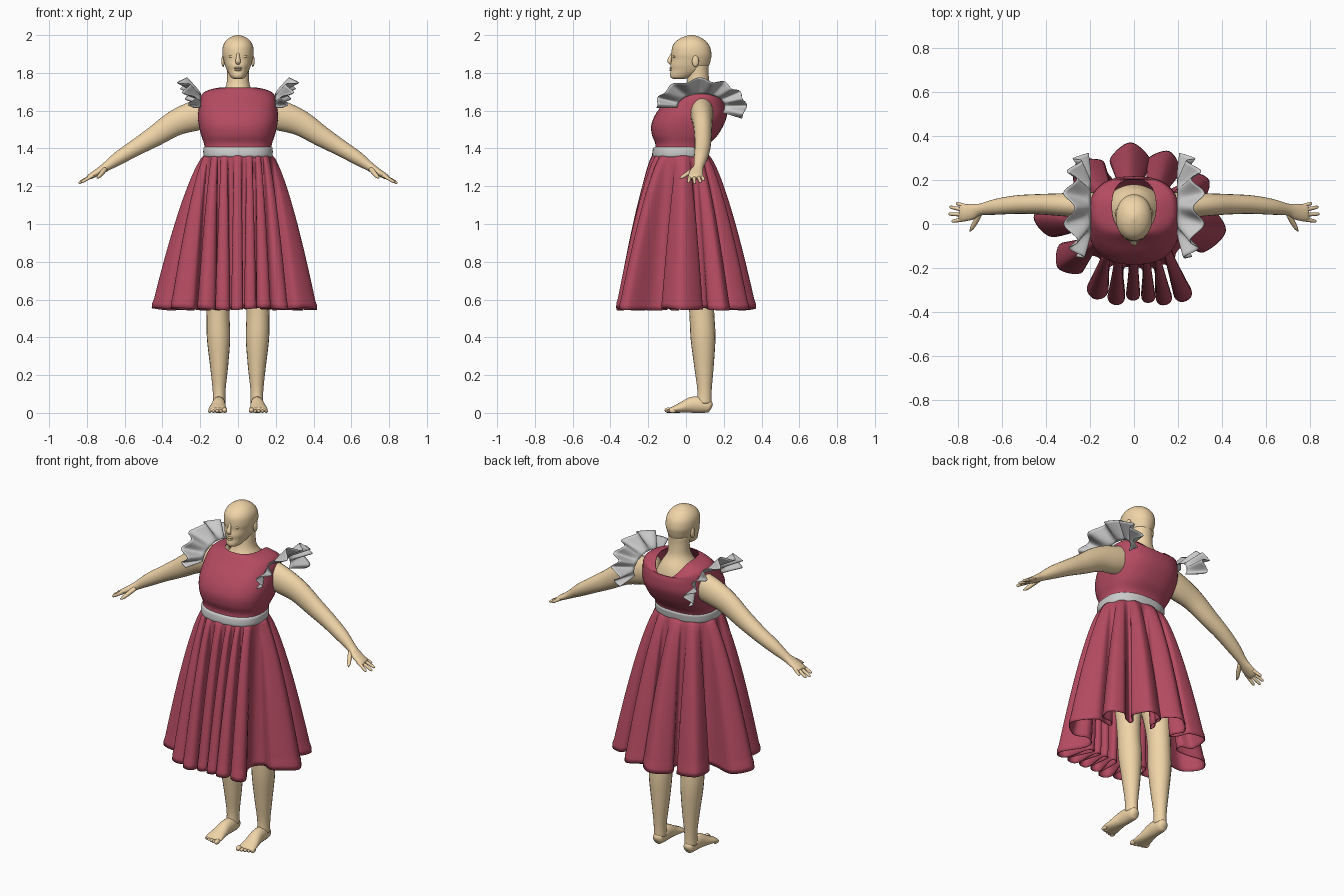
import bpy, bmesh, math
from mathutils import Vector
from math import sin, cos, pi, tau, atan2

if "Cube" in bpy.data.objects:
    bpy.data.objects.remove(bpy.data.objects["Cube"])


def material(name, color):
    m = bpy.data.materials.new(name)
    m.diffuse_color = color
    m.use_nodes = True
    m.node_tree.nodes["Principled BSDF"].inputs["Base Color"].default_value = m.diffuse_color
    return m


SKIN = material("skin", (0.87, 0.66, 0.39, 1))
RED = material("red_cloth", (0.46, 0.07, 0.12, 1))


def spline(pts, n, closed=False):
    """Catmull-Rom resampling of points of any dimension."""
    c, out = len(pts), []
    for i in range(c if closed else c - 1):
        q = [pts[k % c] if closed else pts[min(max(k, 0), c - 1)] for k in range(i - 1, i + 3)]
        for j in range(n):
            t = j / n
            out.append([0.5 * (2 * b + (d - a) * t + (2*a - 5*b + 4*d - e) * t*t + (3*b - a - 3*d + e) * t**3)
                        for a, b, d, e in zip(*q)])
    if not closed:
        out.append(list(pts[-1]))
    return out


def loft(name, rings, mat=None, wrap=True, caps=True, mirror=False, thick=0):
    bm = bmesh.new()
    rows = [[bm.verts.new(p) for p in r] for r in rings]
    n = len(rows[0])
    for a, b in zip(rows, rows[1:]):
        for i in range(n if wrap else n - 1):
            j = (i + 1) % n
            bm.faces.new((a[i], a[j], b[j], b[i]))
    if caps:
        bm.faces.new(rows[0])
        bm.faces.new(rows[-1])
    bmesh.ops.recalc_face_normals(bm, faces=bm.faces[:])
    me = bpy.data.meshes.new(name)
    bm.to_mesh(me)
    bm.free()
    for p in me.polygons:
        p.use_smooth = True
    ob = bpy.data.objects.new(name, me)
    bpy.context.collection.objects.link(ob)
    if mat:
        me.materials.append(mat)
    if thick:
        s = ob.modifiers.new("thickness", "SOLIDIFY")
        s.thickness, s.offset = thick, 0
    if mirror:
        ob.modifiers.new("mirror", "MIRROR").use_mirror_merge = False
    return ob


def oval(hx, yf, yb, a, e):
    """Point on a superellipse cross-section."""
    c, s = cos(a), sin(a)
    return (math.copysign(abs(c) ** (2 / e), c) * hx,
            (yf + yb) / 2 + math.copysign(abs(s) ** (2 / e), s) * (yb - yf) / 2)


def stack(name, sections, mat=None, e=2.0, n=56, sub=5, **kw):
    """Loft of horizontal sections: z, half width, front y, back y, drop of the back."""
    rings = []
    for z, hx, yf, yb, drop in spline(sections, sub):
        rings.append([(*oval(hx, yf, yb, tau * i / n, e), z - drop * max(0, sin(tau * i / n)) ** 2)
                      for i in range(n)])
    return loft(name, rings, mat, **kw)


def tube(name, pts, side, n=20, sub=4, mirror=True):
    """Limb along points x, y, z, radius along side, other radius."""
    path, rings = spline(pts, sub), []
    for k, p in enumerate(path):
        t = Vector(path[min(k + 1, len(path) - 1)][:3]) - Vector(path[max(k - 1, 0)][:3])
        v = t.cross(Vector(side)).normalized()
        u = v.cross(t).normalized()
        rings.append([Vector(p[:3]) + u * cos(tau*i/n) * max(p[3], .001) + v * sin(tau*i/n) * max(p[4], .001)
                      for i in range(n)])
    return loft(name, rings, SKIN, mirror=mirror)


def blob(name, loc, r, mirror=True):
    rings = [[(loc[0] + r[0] * sin(a) * cos(tau*i/16), loc[1] + r[1] * sin(a) * sin(tau*i/16),
               loc[2] + r[2] * cos(a)) for i in range(16)] for a in [0.03 + (pi - 0.06) * k / 10 for k in range(11)]]
    return loft(name, rings, SKIN, mirror=mirror)


# Head, face and neck
stack("head", [(1.767, .02, -.065, -.01, 0), (1.775, .035, -.08, .02, 0), (1.79, .046, -.085, .06, 0),
               (1.815, .059, -.081, .105, 0), (1.84, .069, -.082, .122, 0), (1.87, .077, -.076, .131, 0),
               (1.90, .083, -.077, .135, 0), (1.94, .08, -.072, .126, 0), (1.97, .064, -.05, .103, 0),
               (1.99, .038, -.015, .072, 0), (2.0, .008, .02, .04, 0)], SKIN, e=2.1)
stack("neck", [(1.52, .17, -.11, .17, 0), (1.60, .14, -.08, .18, 0), (1.67, .1, -.035, .165, 0),
               (1.73, .064, -.002, .13, 0), (1.79, .058, .01, .12, 0), (1.84, .06, .01, .12, 0)], SKIN)
tube("nose", [(0, -.07, 1.91, .006, .005), (0, -.08, 1.885, .009, .009), (0, -.088, 1.862, .014, .011),
              (0, -.08, 1.848, .01, .006)], (1, 0, 0), mirror=False)
blob("eye", (.034, -.06, 1.887), (.015, .01, .007))
blob("ear", (.079, .05, 1.862), (.009, .018, .03))
blob("upper_lip", (0, -.079, 1.826), (.022, .009, .006), False)
blob("lower_lip", (0, -.079, 1.815), (.018, .009, .006), False)

# Arms and hands
tube("arm", [(.13, .085, 1.6, .06, .08), (.22, .085, 1.575, .06, .08), (.33, .088, 1.535, .052, .068),
             (.44, .09, 1.465, .046, .055), (.54, .088, 1.405, .042, .044), (.63, .078, 1.35, .036, .036),
             (.70, .066, 1.302, .027, .024), (.74, .055, 1.276, .036, .019), (.785, .05, 1.25, .038, .014),
             (.795, .05, 1.245, .03, .006)], (0, 1, 0))
for name, y0, tip in [("little_finger", .08, (.81, .095, 1.232)), ("ring_finger", .062, (.84, .078, 1.22)),
                      ("middle_finger", .042, (.845, .046, 1.215)), ("index_finger", .023, (.83, .012, 1.22))]:
    a, b = Vector((.765, y0, 1.259)), Vector(tip)
    tube(name, [(*a, .01, .01), (*a.lerp(b, .5), .009, .009), (*a.lerp(b, .92), .007, .007), (*b, .001, .001)],
         (0, 1, 0), n=10)
tube("thumb", [(.705, .045, 1.29, .014, .013), (.722, .01, 1.268, .012, .012), (.738, -.018, 1.25, .009, .009),
               (.748, -.035, 1.242, .001, .001)], (1, 0, 0), n=10)

# Legs and feet
tube("leg", [(.085, .03, 1.15, .085, .1), (.095, .05, .9, .09, .1), (.103, .075, .68, .07, .075),
             (.106, .083, .54, .061, .066), (.103, .09, .4, .062, .066), (.1, .095, .25, .048, .052),
             (.1, .098, .12, .034, .038), (.1, .096, .05, .033, .04)], (1, 0, 0))
tube("foot", [(.1, .137, .03, .008, .01), (.1, .125, .034, .028, .032), (.1, .08, .042, .034, .042),
              (.102, .03, .042, .036, .042), (.106, -.02, .029, .043, .029), (.108, -.06, .019, .049, .019),
              (.108, -.085, .013, .047, .013)], (1, 0, 0))
for i in range(5):
    r = .014 if i == 0 else .0095
    blob("toe_%d" % (i + 1), (.071 + .0195 * i, -.094 + .006 * i, r), (r, .02, r))

# Bodice with a high front neckline and a scooped back
stack("bodice", [(1.36, .174, -.172, .112, 0), (1.42, .177, -.16, .122, 0), (1.47, .193, -.178, .165, 0),
                 (1.52, .205, -.182, .195, 0), (1.57, .21, -.165, .214, 0), (1.62, .205, -.132, .214, 0),
                 (1.665, .199, -.09, .208, .02), (1.695, .18, -.064, .207, .045), (1.712, .14, -.05, .205, .07),
                 (1.72, .1, -.038, .203, .085)], RED, e=2.5, caps=False, thick=.004)

# Waistband
stack("waistband", [(1.355, .178, -.174, .114, 0), (1.361, .183, -.179, .119, 0), (1.382, .184, -.178, .122, 0),
                    (1.402, .183, -.174, .125, 0), (1.407, .177, -.166, .119, 0)], e=2.4, sub=2, caps=False)

# Skirt: each deep fold is tip x, y, root x, y, width, neck ratio
folds = [(-.18, -.34, -.12, -.16, .095, .2), (-.085, -.367, -.06, -.17, .075, .2), (-.005, -.347, 0, -.18, .06, .22),
         (.068, -.357, .05, -.18, .06, .22), (.143, -.367, .1, -.17, .07, .2), (.235, -.35, .16, -.15, .08, .22),
         (.417, -.03, .2, -.01, .21, .4), (.34, .2, .2, .13, .12, .35), (.16, .33, .1, .17, .16, .33),
         (-.015, .37, -.02, .18, .18, .33), (-.26, .28, -.14, .16, .17, .38), (-.455, .03, -.22, .03, .17, .4),
         (-.345, -.2, -.2, -.09, .16, .26)]
centre = Vector((0, -.03))
angles = [atan2(f[3] + .03, f[2]) for f in folds]
profiles = []
for tx, ty, rx, ry, w, neck in folds:
    tip, root = Vector((tx, ty)), Vector((rx, ry))
    d = (tip - root).normalized()
    n = Vector((-d.y, d.x)) * w
    base, belly = root.lerp(tip, .22), tip - d * w * .42
    profiles.append([base - n * neck, belly - n * .5, tip, belly + n * .5, base + n * neck])
control = []
for i, pr in enumerate(profiles):
    back = ((angles[i] - angles[i - 1]) % tau) / 2
    fwd = ((angles[(i + 1) % len(folds)] - angles[i]) % tau) / 2
    valley = (profiles[i - 1][4] + pr[0]) / 2
    valley = centre + (valley - centre) * .88
    for k, p in enumerate([valley] + pr):
        f = (k - 3) / 3
        a = angles[i] + (f * back if f < 0 else f * fwd)
        control.append((p.x, p.y, *oval(.174, -.171, .112, a, 2.2)))
hem = spline(control, 7, closed=True)
rows = []
for k in range(33):
    t = k / 32
    s = t ** .7
    flare = .008 if .955 < t < .98 else 0
    rows.append([(wx + (hx - wx) * s + flare * hx, wy + (hy - wy) * s + flare * hy,
                  1.372 - (.823 + .006 * sin(hx * 17 + hy * 11)) * t) for hx, hy, wx, wy in hem])
loft("skirt", rows, RED, caps=False, thick=.004)

# Shoulder ruffles: wavy fans running over each armhole
rows = []
for j in range(9):
    v, row = j / 8, []
    for i in range(161):
        u = i / 160
        a = math.radians(182 - 207 * u)
        lift = max(0, sin(a))
        wave = sin(u * tau * 6.5 + .8 * sin(u * 9)) * .027 * v ** .8
        r_y, r_z = .125 + .112 * v, .07 + .075 * v
        out = .197 + v * (.035 + .065 * lift)
        row.append((out + wave, .08 + r_y * cos(a) - wave * .25 * cos(a), 1.62 + r_z * sin(a) - wave * .4 * lift))
    rows.append(row)
loft("shoulder_ruffle", rows, wrap=False, caps=False, mirror=True, thick=.003)
